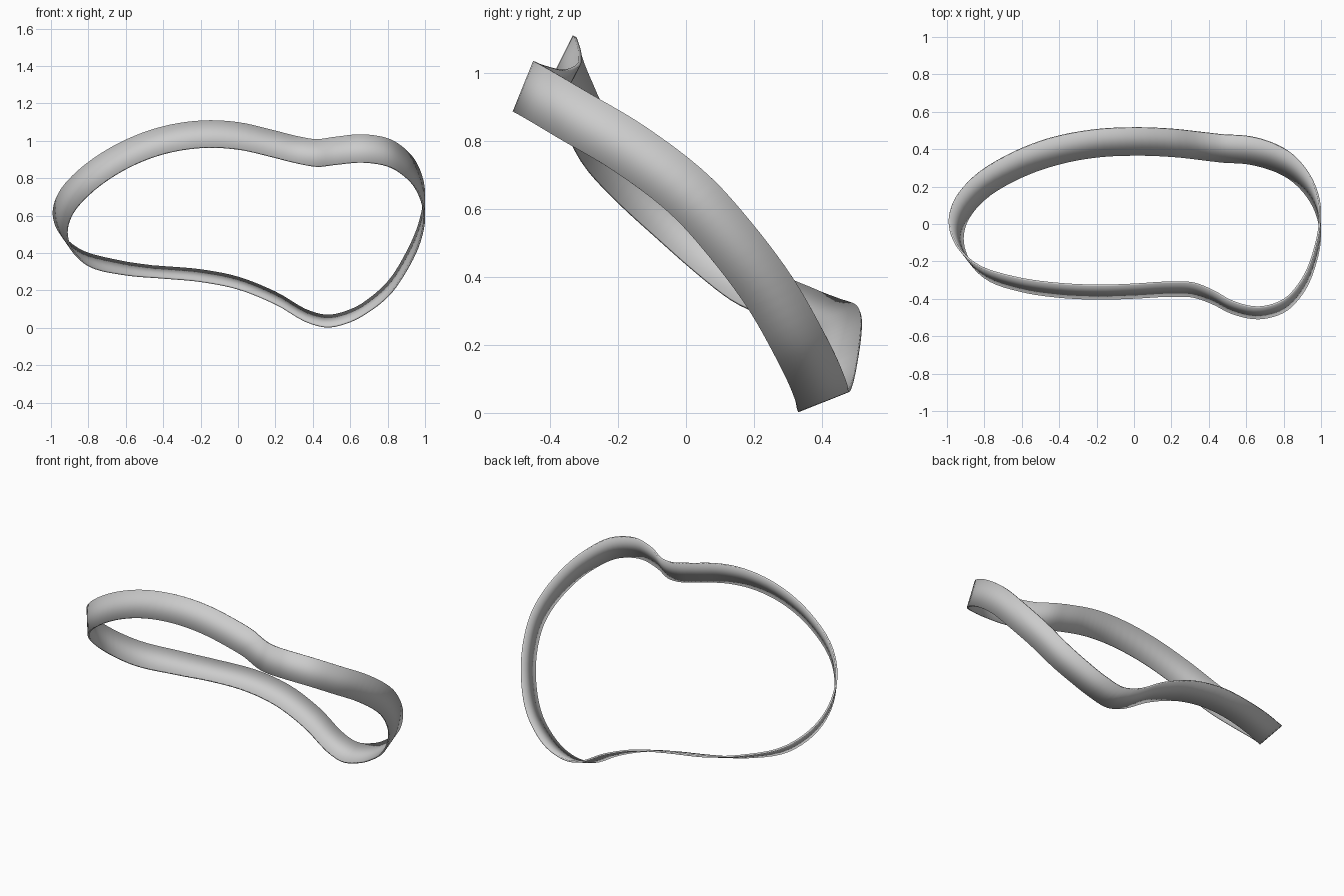
import bpy, bmesh, math
from mathutils import Vector

if "Cube" in bpy.data.objects:
    bpy.data.objects.remove(bpy.data.objects["Cube"])

WIDTH, THICK, STEPS = 0.16, 0.01, 5

# Lower rim of the band: front run, right bend, back run, left bend
RIM = [
    (-.8, -.285, .71), (-.6, -.36, .85), (-.4, -.39, .93), (-.15, -.4, .965),
    (0, -.395, .955), (.2, -.385, .91), (.32, -.39, .88), (.42, -.425, .863),
    (.52, -.475, .873), (.67, -.505, .885), (.8, -.47, .865), (.9, -.37, .805),
    (.97, -.21, .71), (.995, -.03, .57), (.97, .07, .457), (.9, .18, .31),
    (.8, .26, .17), (.7, .3, .09), (.6, .322, .035), (.47, .33, .007),
    (.4, .338, .022), (.2, .36, .13), (0, .367, .21), (-.2, .357, .25),
    (-.4, .32, .268), (-.6, .25, .285), (-.8, .13, .335), (-.895, .01, .43),
    (-.915, -.08, .51), (-.885, -.19, .61),
]


def smooth_loop(points, steps):
    """Closed curve through the points, with tangents scaled by spacing."""
    pts = [Vector(p) for p in points]
    n = len(pts)
    gaps = [(pts[(i + 1) % n] - pts[i]).length for i in range(n)]
    slopes = []
    for i in range(n):
        before, after = gaps[i - 1], gaps[i]
        into = (pts[i] - pts[i - 1]) / before
        out = (pts[(i + 1) % n] - pts[i]) / after
        slopes.append((into * after + out * before) / (before + after))
    loop = []
    for i in range(n):
        j, g = (i + 1) % n, gaps[i]
        for s in range(steps):
            t = s / steps
            u = 1 - t
            loop.append(pts[i] * u * u * (1 + 2 * t) + slopes[i] * g * t * u * u
                        + pts[j] * t * t * (3 - 2 * t) - slopes[j] * g * t * t * u)
    return loop


def rung(p):
    """Vector across the band: leans back with y, flares out at the left end."""
    lean = math.acos((min(p.y, .31) + 1.06) / 1.475)
    flare = -.6 * min(p.x, 0) ** 2
    return Vector((flare, math.cos(lean), math.sin(lean))).normalized() * WIDTH


# Band surface between the two rims
bm = bmesh.new()
lower, upper = [], []
for p in smooth_loop(RIM, STEPS):
    lower.append(bm.verts.new(p))
    upper.append(bm.verts.new(p + rung(p)))
for i in range(len(lower)):
    j = (i + 1) % len(lower)
    bm.faces.new((lower[i], lower[j], upper[j], upper[i]))
mesh = bpy.data.meshes.new("band")
bm.to_mesh(mesh)
bm.free()
band = bpy.data.objects.new("band", mesh)
bpy.context.collection.objects.link(band)

# Grey material
grey = bpy.data.materials.new("plain grey")
grey.use_nodes = True
colour = (.6, .6, .6, 1)
grey.diffuse_color = colour
grey.node_tree.nodes["Principled BSDF"].inputs["Base Color"].default_value = colour
mesh.materials.append(grey)

# Wall thickness and shading
solid = band.modifiers.new("thickness", "SOLIDIFY")
solid.thickness = THICK
solid.offset = 0
bpy.context.view_layer.objects.active = band
band.select_set(True)
bpy.ops.object.shade_smooth_by_angle(angle=math.radians(35))
